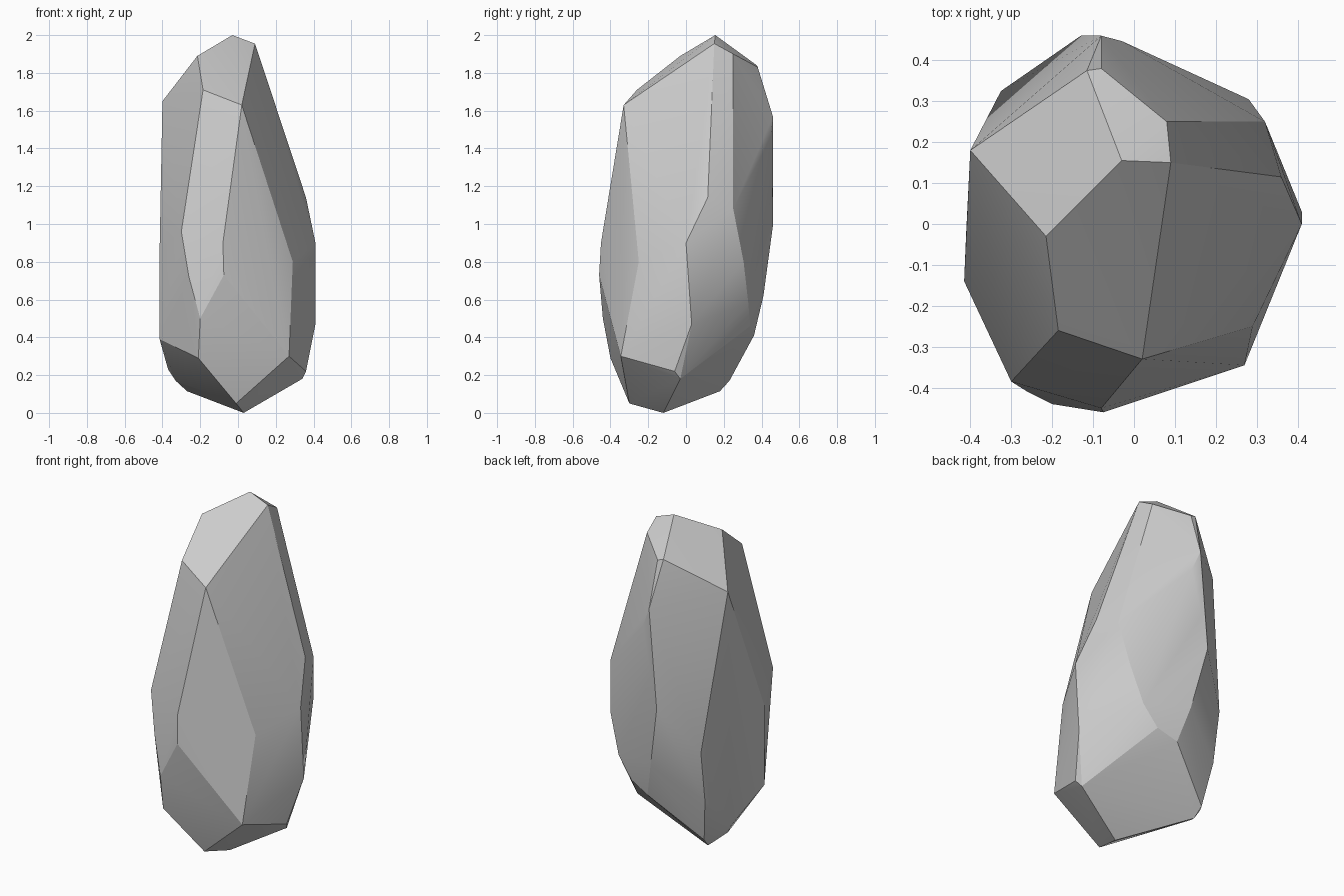
import bpy, bmesh

# Corner points of the chipped stone, from crown to base
crown = [(-.03, .155, 2), (.09, .15, 1.955), (.08, .25, 1.90), (-.08, .38, 1.83),
         (-.115, .375, 1.84), (-.215, -.03, 1.89), (-.40, .18, 1.65),
         (-.185, -.26, 1.71), (.02, -.33, 1.63), (-.08, .46, 1.57), (-.03, .447, 1.45)]
belly = [(.36, .115, 1.14), (.32, .25, 1.08), (.28, .305, .8), (.41, 0, .9),
         (.29, -.25, .8), (-.08, -.45, .9), (-.075, -.46, .73), (-.30, -.385, .96),
         (-.26, -.41, .72), (-.415, -.14, .86), (-.41, -.02, 1.12), (-.09, .457, 1.18),
         (-.13, .46, .99), (-.325, .325, .73), (-.055, .41, .62)]
base = [(.41, .03, .47), (.21, .33, .58), (.12, .34, .46), (0, .36, .41),
        (-.32, .28, .43), (-.415, -.14, .39), (-.37, .11, .23), (-.33, .08, .17),
        (-.28, .23, .17), (-.27, .18, .115), (-.20, -.44, .5), (-.21, -.40, .29),
        (.27, -.345, .30), (.36, -.06, .22), (.34, -.03, .18), (-.01, -.30, .05),
        (.03, -.12, 0)]

# Wrap the corners in a faceted hull
bm = bmesh.new()
for p in crown + belly + base:
    bm.verts.new(p)
hull = bmesh.ops.convex_hull(bm, input=bm.verts[:])
loose = [v for v in bm.verts if not v.link_faces]
bmesh.ops.delete(bm, geom=loose, context='VERTS')
bmesh.ops.recalc_face_normals(bm, faces=bm.faces[:])
mesh = bpy.data.meshes.new("standing_stone")
bm.to_mesh(mesh)
bm.free()
stone = bpy.data.objects.new("standing_stone", mesh)
bpy.context.collection.objects.link(stone)

# Soften only the shallow creases
bpy.context.view_layer.objects.active = stone
stone.select_set(True)
bpy.ops.object.shade_smooth_by_angle(angle=0.3)
